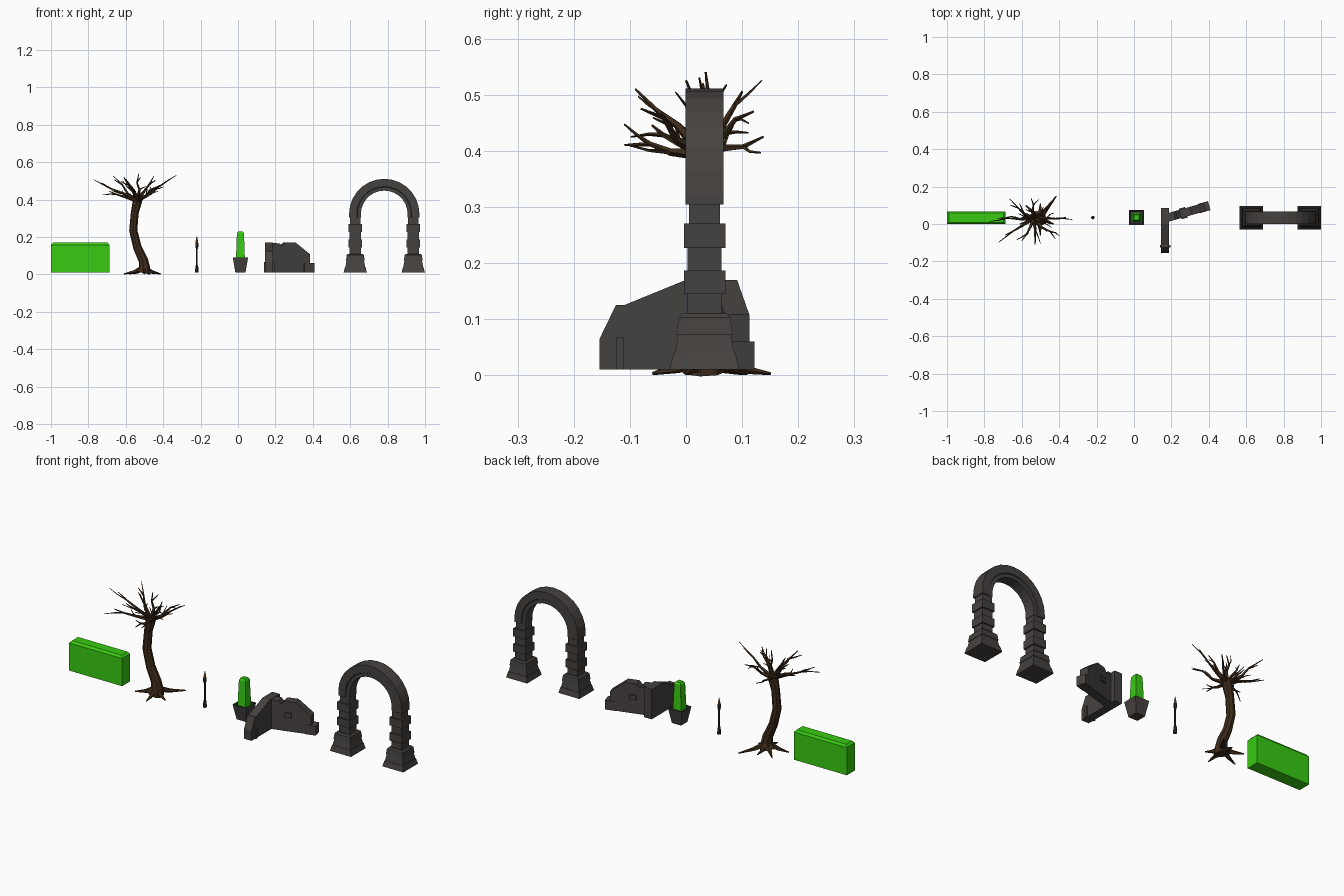
import bpy, bmesh, math, random
from mathutils import Vector, Matrix

if "Cube" in bpy.data.objects:
    bpy.data.objects.remove(bpy.data.objects["Cube"])

random.seed(4)


def material(name, rgb):
    m = bpy.data.materials.new(name)
    m.diffuse_color = (*rgb, 1)
    m.use_nodes = True
    m.node_tree.nodes["Principled BSDF"].inputs["Base Color"].default_value = m.diffuse_color
    return m


STONE = material("stone", (0.06, 0.054, 0.05))
LEAF = material("leaf", (0.04, 0.6, 0.006))
BARK = material("bark", (0.045, 0.024, 0.01))
IRON = material("iron", (0.03, 0.027, 0.025))
FLAME = material("ember", (0.3, 0.12, 0.03))


def finish(bm, name, mat):
    bmesh.ops.recalc_face_normals(bm, faces=bm.faces)
    me = bpy.data.meshes.new(name)
    bm.to_mesh(me)
    bm.free()
    me.materials.append(mat)
    ob = bpy.data.objects.new(name, me)
    bpy.context.collection.objects.link(ob)
    return ob


def loft(bm, rings, closed=False):
    """Skin a list of point rings; cap the ends unless closed."""
    vr = [[bm.verts.new(p) for p in r] for r in rings]
    n = len(vr[0])
    pairs = list(zip(vr, vr[1:])) + ([(vr[-1], vr[0])] if closed else [])
    for a, b in pairs:
        for i in range(n):
            bm.faces.new((a[i], a[(i + 1) % n], b[(i + 1) % n], b[i]))
    if not closed:
        bm.faces.new(vr[0])
        bm.faces.new(vr[-1])


def stack(name, cx, cy, levels, mat):
    """Rectangular tiers: (half x, half y, z)."""
    bm = bmesh.new()
    loft(bm, [[(cx + sx * hx, cy + sy * hy, z)
               for sx, sy in ((-1, -1), (1, -1), (1, 1), (-1, 1))]
              for hx, hy, z in levels])
    return finish(bm, name, mat)


def turned(name, cx, cy, profile, mat, n=8):
    bm = bmesh.new()
    loft(bm, [[(cx + r * math.cos(math.tau * i / n), cy + r * math.sin(math.tau * i / n), z)
               for i in range(n)] for r, z in profile])
    return finish(bm, name, mat)


def tube(bm, pts, radii, n=6):
    pts = [Vector(p) for p in pts]
    rings = []
    for i, (p, r) in enumerate(zip(pts, radii)):
        d = pts[min(i + 1, len(pts) - 1)] - pts[max(i - 1, 0)]
        x = d.cross(Vector((0.13, 1, 0.07))).normalized()
        y = d.cross(x).normalized()
        rings.append([p + r * (x * math.cos(math.tau * k / n) + y * math.sin(math.tau * k / n))
                      for k in range(n)])
    loft(bm, rings)


def slab(name, profile, thick, origin, angle, mat):
    """Extrude a (length, height) outline and turn it about z."""
    bm = bmesh.new()
    loft(bm, [[(u, t, z) for u, z in profile] for t in (-thick / 2, thick / 2)])
    bm.transform(Matrix.Translation(origin) @ Matrix.Rotation(angle, 4, 'Z'))
    return finish(bm, name, mat)


# Clipped hedge
stack("hedge", -0.843, 0.034, [(0.157, 0.034, 0.01), (0.157, 0.034, 0.158),
                               (0.146, 0.025, 0.17)], LEAF)

# Bare tree: trunk, roots, branches with twigs
bm = bmesh.new()
tube(bm, [(-0.508, 0.03, 0.008), (-0.5, 0.03, 0.04), (-0.506, 0.03, 0.075), (-0.538, 0.03, 0.145),
          (-0.56, 0.03, 0.235), (-0.552, 0.03, 0.33), (-0.538, 0.03, 0.39), (-0.533, 0.03, 0.415)],
     [0.042, 0.03, 0.026, 0.023, 0.022, 0.021, 0.025, 0.02], 8)
finish(bm, "trunk", BARK)

bm = bmesh.new()
for x, y in ((-0.415, 0.15), (-0.61, 0.0), (-0.58, 0.1), (-0.43, 0.0), (-0.5, -0.06), (-0.5, 0.11)):
    a, e = Vector((-0.506, 0.03, 0.035)), Vector((x, y, 0.003))
    m = a.lerp(e, 0.5)
    m.z = 0.013
    tube(bm, [a, m, e], [0.018, 0.01, 0.003], 5)
finish(bm, "roots", BARK)

tips = [(-0.69, -0.06, .445), (-0.53, -0.11, .41), (-0.6, -0.09, .51), (-0.73, 0.03, .49),
        (-0.66, 0.1, .505), (-0.55, 0.138, .425), (-0.43, 0.12, .47), (-0.365, 0.035, .51),
        (-0.42, -0.08, .475), (-0.53, 0.035, .54), (-0.45, 0.0, .525), (-0.61, 0.03, .52)]
bm = bmesh.new()
for tip in tips:
    a, e = Vector((-0.536, 0.03, 0.395)), Vector(tip)
    L = (e - a).length

    def jit(s):
        return Vector([random.uniform(-s, s) for _ in range(3)])
    p1, p2 = a.lerp(e, 0.38) + jit(0.008), a.lerp(e, 0.7) + jit(0.009)
    tube(bm, [a, p1, p2, e], [0.013, 0.007, 0.0045, 0.002], 5)
    for base in (p1, p2):
        d = (e - a).normalized() * L * 0.33 + jit(0.035)
        t = base + d
        t.y = max(-0.11, min(0.135, t.y))
        t.z = min(0.53, t.z)
        tube(bm, [base, base.lerp(t, 0.5) + jit(0.005), t], [0.0045, 0.003, 0.0015], 4)
finish(bm, "branches", BARK)

# Torch post
turned("torch_post", -0.22, 0.034, [(0.0095, 0.01), (0.0095, 0.022), (0.007, 0.045), (0.0045, 0.05),
                                   (0.0045, 0.135), (0.0085, 0.15), (0.0085, 0.168)], IRON)
turned("torch_flame", -0.22, 0.034, [(0.006, 0.166), (0.0065, 0.178), (0.001, 0.204)], FLAME, 6)

# Planter with shrub
stack("pot", 0.013, 0.035, [(0.027, 0.027, 0.01), (0.041, 0.041, 0.091), (0.034, 0.034, 0.091),
                            (0.033, 0.033, 0.08)], STONE)
stack("shrub", 0.013, 0.035, [(0.024, 0.024, 0.078), (0.019, 0.019, 0.22),
                              (0.013, 0.013, 0.23)], LEAF)

# Broken L-shaped wall
slab("ruin_side_wall", [(-0.154, 0.01), (0.085, 0.01), (0.085, 0.17), (0.0, 0.17), (-0.11, 0.125),
                        (-0.125, 0.125), (-0.154, 0.065)], 0.044, (0.166, 0, 0), math.pi / 2, STONE)
A = math.radians(16)
B0 = (0.165, 0.03, 0)
slab("ruin_back_wall", [(0, 0.01), (0.222, 0.01), (0.222, 0.108), (0.143, 0.17), (0.085, 0.17),
                        (0.067, 0.15), (0.055, 0.165), (0, 0.17)], 0.045, B0, A, STONE)
for name, u0, u1, z0, z1, th, o, ang in (
        ("ruin_end_block", 0.19, 0.247, 0.01, 0.06, 0.05, B0, A),
        ("ruin_loose_brick", 0.085, 0.12, 0.085, 0.11, 0.058, B0, A),
        ("ruin_side_brick", -0.125, -0.111, 0.01, 0.067, 0.056, (0.166, 0, 0), math.pi / 2)):
    slab(name, [(u0, z0), (u1, z0), (u1, z1), (u0, z1)], th, o, ang, STONE)

# Archway piers: tiered plinth, then shaft with projecting blocks
CX, CY, CZ = 0.782, 0.033, 0.323
tiers = [(0.062, 0.01), (0.055, 0.04), (0.053, 0.04), (0.047, 0.072), (0.05, 0.072),
         (0.046, 0.103), (0.039, 0.11)]
for z0, z1 in ((0.145, 0.187), (0.227, 0.27)):
    tiers += [(0.03, tiers[-1][1]), (0.03, z0), (0.037, z0), (0.037, z1)]
tiers += [(0.028, 0.27), (0.028, 0.306)]
for side, s in (("left", -1), ("right", 1)):
    stack(side + "_pier", CX + s * 0.155, CY, [(h, h, z) for h, z in tiers], STONE)

# Round arch with a recessed inner band
section = [(0.188, -0.0335), (0.188, 0.0335), (0.147, 0.0335), (0.144, 0.029), (0.125, 0.029),
           (0.125, -0.029), (0.144, -0.029), (0.147, -0.0335)]
path = [(0, 0.304)] + [(math.pi * i / 14, CZ) for i in range(15)] + [(math.pi, 0.304)]
bm = bmesh.new()
loft(bm, [[(CX + r * math.cos(t), CY + y, z + r * math.sin(t)) for r, y in section]
          for t, z in path])
finish(bm, "arch_ring", STONE)
